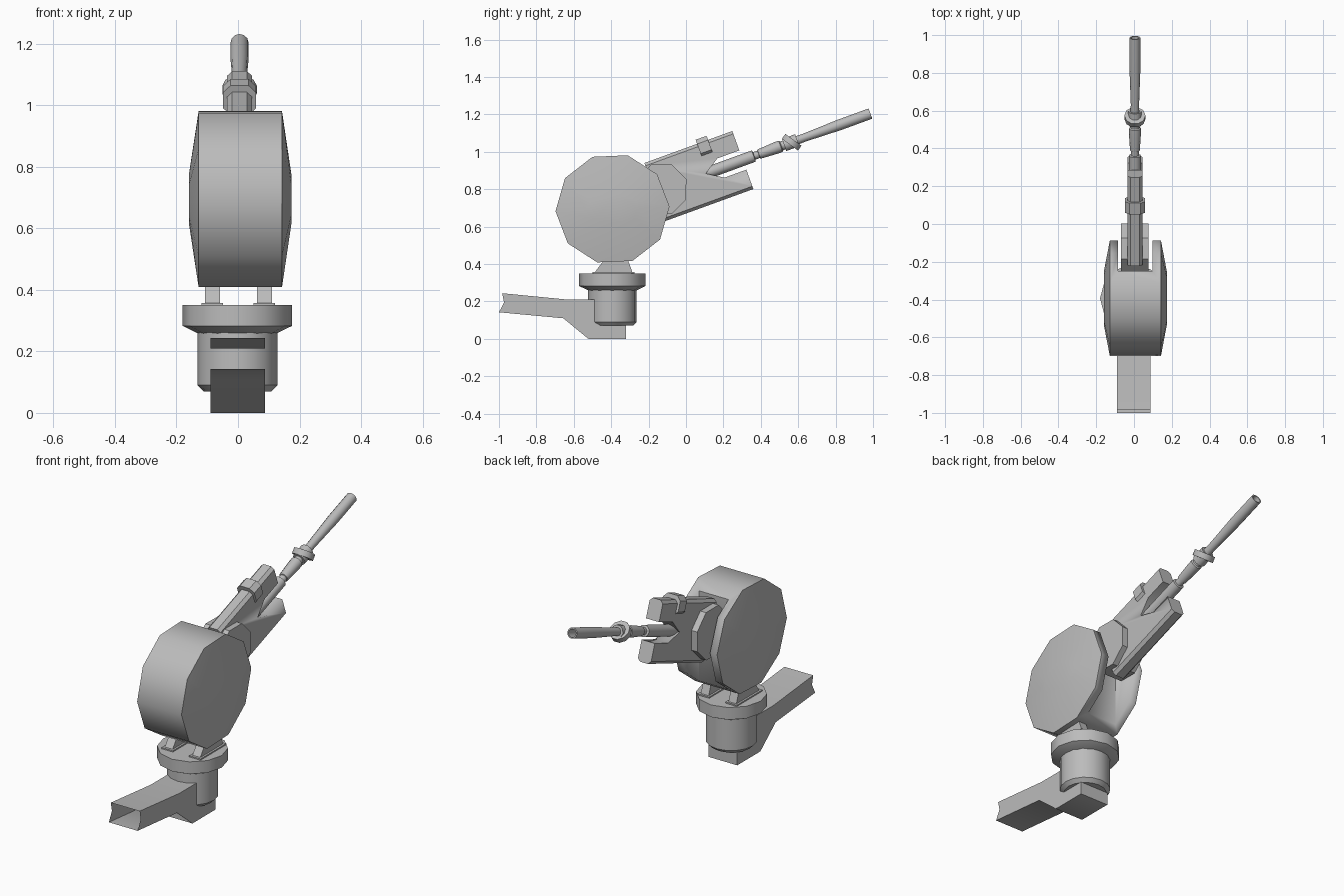
import bpy, bmesh, math
from mathutils import Matrix, Vector

if "Cube" in bpy.data.objects:
    bpy.data.objects.remove(bpy.data.objects["Cube"])

grey = bpy.data.materials.new("painted_grey")
grey.use_nodes = True
colour = (0.5, 0.5, 0.5, 1)
grey.diffuse_color = colour
grey.node_tree.nodes["Principled BSDF"].inputs["Base Color"].default_value = colour

TILT = math.radians(20)
GUN = Matrix.Translation((0.005, -0.166, 0.785)) @ Matrix.Rotation(TILT, 4, "X")


def finish(name, bm, matrix=Matrix(), closed=True):
    """Turn a bmesh into a named, shaded object."""
    if closed:
        bmesh.ops.recalc_face_normals(bm, faces=bm.faces)
    bm.transform(matrix)
    mesh = bpy.data.meshes.new(name)
    bm.to_mesh(mesh)
    bm.free()
    mesh.materials.append(grey)
    obj = bpy.data.objects.new(name, mesh)
    bpy.context.collection.objects.link(obj)
    bpy.ops.object.select_all(action="DESELECT")
    obj.select_set(True)
    bpy.context.view_layer.objects.active = obj
    bpy.ops.object.shade_smooth_by_angle(angle=math.radians(40))
    return obj


def loft(name, rings, matrix=Matrix(), caps=True, wrap=False):
    """Skin a list of equal-length rings of points."""
    bm = bmesh.new()
    loops = [[bm.verts.new(p) for p in ring] for ring in rings]
    pairs = list(zip(loops, loops[1:]))
    if wrap:
        pairs.append((loops[-1], loops[0]))
    for a, b in pairs:
        for i in range(len(a)):
            j = (i + 1) % len(a)
            bm.faces.new((a[i], a[j], b[j], b[i]))
    if caps and not wrap:
        bm.faces.new(loops[0])
        bm.faces.new(loops[-1])
    return finish(name, bm, matrix)


def prism(name, outline, x0, x1, matrix=Matrix()):
    """Extrude a side outline (y, z) across x."""
    return loft(name, [[(x, y, z) for y, z in outline] for x in (x0, x1)], matrix)


def lathe(name, profile, sides, matrix=Matrix(), wrap=False):
    """Turn a (radius, height) profile about z."""
    steps = [2 * math.pi * i / sides for i in range(sides)]
    return loft(name, [[(r * math.cos(a), r * math.sin(a), h) for a in steps]
                       for r, h in profile], matrix, wrap=wrap)


def boolean(obj, cutter):
    mod = obj.modifiers.new("cut", "BOOLEAN")
    mod.operation = "DIFFERENCE"
    mod.solver = "EXACT"
    mod.object = cutter
    bpy.context.view_layer.objects.active = obj
    bpy.ops.object.modifier_apply(modifier=mod.name)
    bpy.data.objects.remove(cutter)


def drum_ring(x, ry, rz, sides=10, start=2.5):
    angles = [math.radians(start + 360 * i / sides) for i in range(sides)]
    return [(x, ry * math.cos(a), rz * math.sin(a)) for a in angles]


# Support arm: thin shell, open at the forked end
arm = [(-0.973, 0.195), (-0.983, 0.244), (-0.635, 0.21), (-0.4, 0.21), (-0.4, 0.07),
       (-0.32, 0.07), (-0.32, 0), (-0.522, 0), (-0.656, 0.11), (-1, 0.142)]
bm = bmesh.new()
right, left = [[bm.verts.new((x, y, z)) for y, z in arm] for x in (-0.089, 0.087)]
bm.faces.new(right)
bm.faces.new(left)
for i in range(1, len(arm) - 1):
    bm.faces.new((right[i], right[i + 1], left[i + 1], left[i]))
finish("support_arm", bm)

# Pedestal and turntable
base = Matrix.Translation((-0.002, -0.394, 0))
lathe("pedestal", [(0.11, 0.07), (0.13, 0.09), (0.13, 0.27)], 16, base)
lathe("turntable", [(0.125, 0.257), (0.178, 0.283), (0.178, 0.35)], 12, base)

# Two feet between turntable and drum
for side, x in (("right", -0.083), ("left", 0.086)):
    prism(side + "_foot", [(-0.49, 0.352), (-0.285, 0.352), (-0.31, 0.42), (-0.44, 0.42)],
          x - 0.024, x + 0.024)
    prism(side + "_foot_plate", [(-0.5, 0.348), (-0.275, 0.348), (-0.275, 0.357), (-0.5, 0.357)],
          x - 0.035, x + 0.035)

# Ten-sided drum with shallow domed cheeks, slotted at the back
drum = loft("drum_housing", [drum_ring(-0.16, 0.14, 0.08), drum_ring(-0.128, 0.305, 0.297),
                             drum_ring(0.143, 0.305, 0.297), drum_ring(0.174, 0.14, 0.08)],
            Matrix.Translation((0, -0.393, 0.695)))
slot = [(-0.25, 0.2), (0.3, 0.2), (0.3, 1.2), (-0.25, 1.2)]
boolean(drum, prism("slot_cutter", slot, -0.085, 0.097))

# Eight-sided trunnion in the slot
loft("trunnion", [drum_ring(x, 0.143, 0.143, 8, 22) for x in (-0.07, 0.077)],
     Matrix.Translation((0, -0.131, 0.8)))


def chamfered(hw, lo, hi, cut, y):
    """Cross-section with chamfered top and bottom corners."""
    return [(-hw, y, lo + cut), (-hw + cut, y, lo), (hw - cut, y, lo), (hw, y, lo + cut),
            (hw, y, hi - cut), (hw - cut, y, hi), (-hw + cut, y, hi), (-hw, y, hi - cut)]


# Receiver with a notched muzzle end
receiver = loft("receiver", [chamfered(0.04, -0.165, 0.165, 0.016, y) for y in (0, 0.5)], GUN)
notch = [(0.29, 0), (0.375, -0.055), (0.6, -0.055), (0.6, 0.055), (0.375, 0.055)]
boolean(receiver, prism("notch_cutter", notch, -0.1, 0.1, GUN))

# Strap around the upper prong
loft("receiver_strap", [chamfered(0.053, 0.085, 0.188, 0.024, y) for y in (0.3, 0.362)], GUN)

# Stepped hollow barrel
along = GUN @ Matrix.Rotation(math.radians(-90), 4, "X")
lathe("barrel", [(0.032, 0.27), (0.032, 0.562), (0.021, 0.565), (0.021, 0.59), (0.026, 0.592),
                 (0.032, 0.69), (0.032, 0.715), (0.025, 0.72), (0.022, 0.85), (0.029, 1.05),
                 (0.029, 1.226), (0.022, 1.226), (0.02, 1.0)], 12, along)

# Barrel clamp: slanted ring over a short sleeve
lathe("clamp_sleeve", [(0.036, 0.735), (0.036, 0.81)], 10, along)
lathe("clamp_ring", [(0.024, -0.016), (0.056, -0.016), (0.056, 0.016), (0.024, 0.016)], 10,
      along @ Matrix.Translation((0, 0, 0.778)) @ Matrix.Rotation(math.radians(34), 4, "X"), True)
